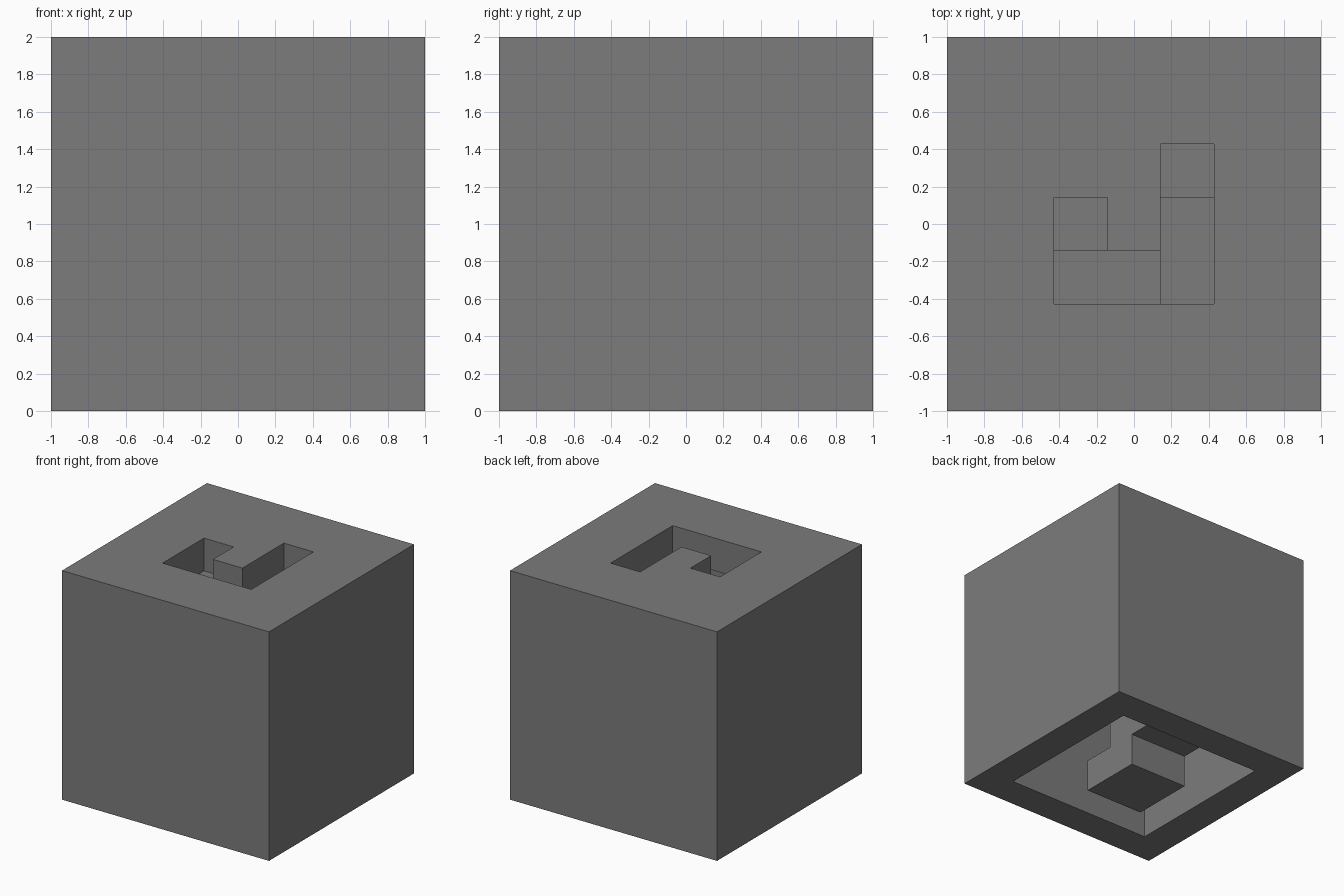
import bpy
import bmesh
from itertools import product
from mathutils import Vector

if "Cube" in bpy.data.objects:
    bpy.data.objects.remove(bpy.data.objects["Cube"], do_unlink=True)

N = 7            # cells along each side
U = 2 / N        # cell size

grey = bpy.data.materials.new("plain_grey")
grey.use_nodes = True
GREY = (0.2, 0.2, 0.2, 1)
grey.diffuse_color = GREY
grey.node_tree.nodes["Principled BSDF"].inputs["Base Color"].default_value = GREY


def block(x0, x1, y0, y1, z0, z1):
    """Set of grid cells filling a box."""
    return set(product(range(x0, x1), range(y0, y1), range(z0, z1)))


# Case: solid cube, hollowed from below, with a hooked slot in the lid
case = block(0, N, 0, N, 0, N) - block(1, 6, 1, 6, 0, 6)
case -= block(2, 3, 2, 4, 6, 7) | block(2, 5, 2, 3, 6, 7) | block(4, 5, 2, 5, 6, 7)

# Spiral core: two-by-two slabs turning a quarter around the centre per layer
core = set()
turns = [(2, 2), (2, 3), (3, 3), (3, 2)]
for layer in range(6):
    x, y = turns[layer % 4]
    core |= block(x, x + 2, y, y + 2, layer, layer + 1)

solid = case | core


def build(name, cells):
    """Mesh the exposed skin of the cells, merged into flat faces."""
    bm = bmesh.new()
    for cell in cells:
        centre = Vector(cell) + Vector((0.5, 0.5, 0.5))
        for axis, sign in product(range(3), (-1, 1)):
            near = list(cell)
            near[axis] += sign
            if tuple(near) in solid:
                continue
            n, a = Vector(), Vector()
            n[axis] = sign / 2
            a[(axis + 1) % 3] = 0.5
            b = n.cross(a) * 2
            ring = (-a - b, a - b, a + b, b - a)
            bm.faces.new([bm.verts.new(centre + n + r) for r in ring])
    bmesh.ops.remove_doubles(bm, verts=bm.verts, dist=0.01)
    bmesh.ops.dissolve_limit(bm, angle_limit=0.01, verts=bm.verts, edges=bm.edges)
    for v in bm.verts:
        v.co = v.co * U - Vector((1, 1, 0))
    mesh = bpy.data.meshes.new(name)
    bm.to_mesh(mesh)
    bm.free()
    mesh.materials.append(grey)
    bpy.context.collection.objects.link(bpy.data.objects.new(name, mesh))


build("case", case)
build("spiral_core", core)
